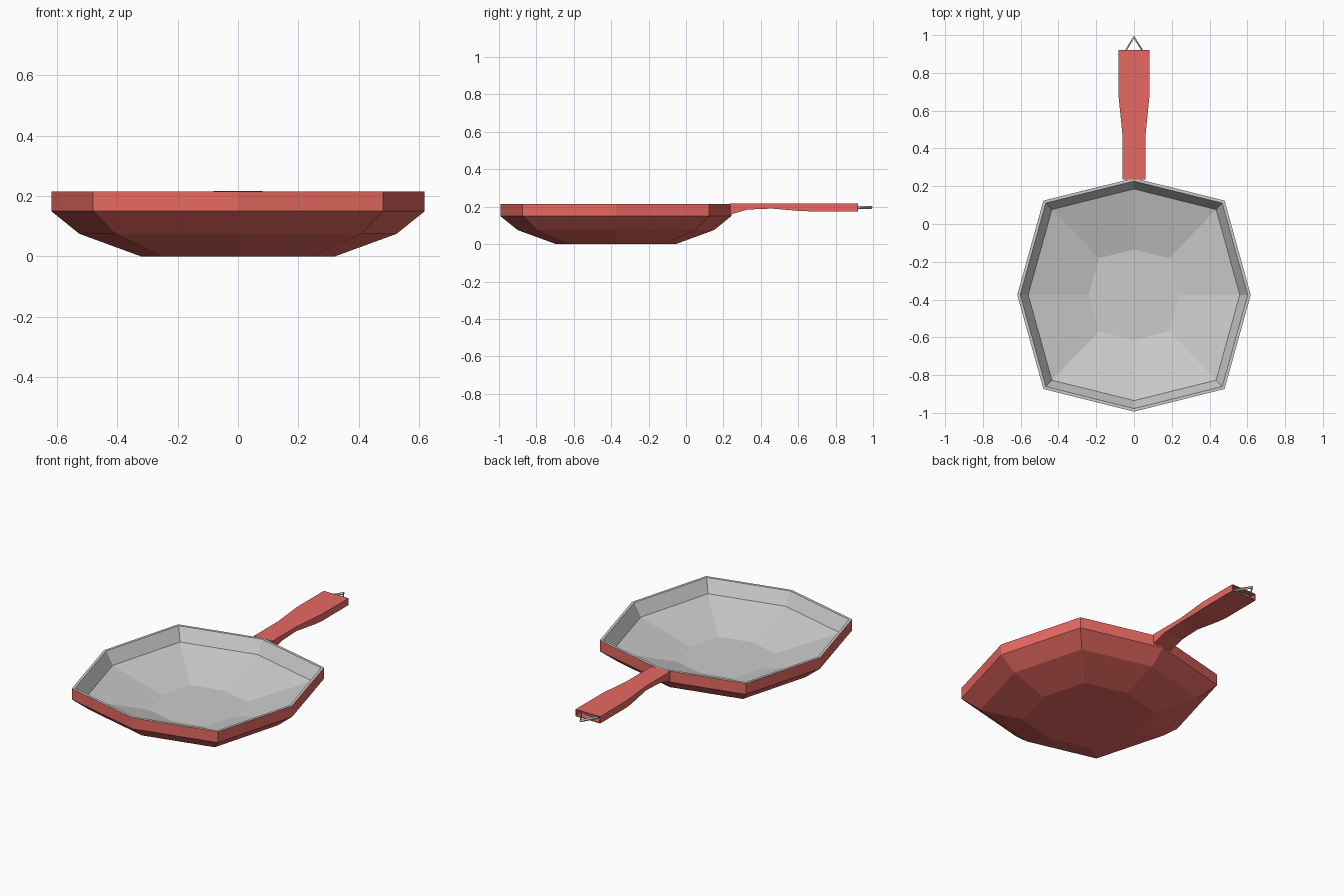
import bpy, bmesh

if "Cube" in bpy.data.objects:
    bpy.data.objects.remove(bpy.data.objects["Cube"])

red = bpy.data.materials.new("red_enamel")
red.diffuse_color = (0.8, 0.14, 0.12, 1)
red.use_nodes = True
red.node_tree.nodes["Principled BSDF"].inputs["Base Color"].default_value = red.diffuse_color
CY, TOP = -0.375, 0.215


def finish(bm, name, mat=None):
    mesh = bpy.data.meshes.new(name)
    bm.to_mesh(mesh)
    bm.free()
    obj = bpy.data.objects.new(name, mesh)
    bpy.context.collection.objects.link(obj)
    if mat:
        mesh.materials.append(mat)
    return obj


def octagon(bm, r, z):
    """Slightly squared eight-sided ring, counter-clockwise."""
    a, b = 0.776 * r, 0.807 * r
    pts = [(r, 0), (a, b), (0, r), (-a, b), (-r, 0), (-a, -b), (0, -r), (a, -b)]
    return [bm.verts.new((x, y + CY, z)) for x, y in pts]


def bridge(bm, lo, hi):
    n = len(lo)
    for i in range(n):
        j = (i + 1) % n
        bm.faces.new((lo[i], lo[j], hi[j], hi[i]))


def bowl(name, profile, cap_first, mat=None):
    bm = bmesh.new()
    rings = [octagon(bm, r, z) for r, z in profile]
    for lo, hi in zip(rings, rings[1:]):
        bridge(bm, lo, hi)
    bm.faces.new(rings[0][::-1] if cap_first else rings[-1])
    return finish(bm, name, mat)


# Red outside of the pan, from base to rim
bowl("pan_outside", [(0.32, 0), (0.525, 0.075), (0.618, 0.15), (0.618, TOP)], True, red)

# Grey lip, inner wall and cooking surface
bowl("pan_lining", [(0.618, TOP), (0.602, TOP), (0.56, 0.14), (0.24, 0.05)], False)

# Handle: (y, half width, underside z), flat on top
stations = [(0.236, 0.06, 0.158), (0.33, 0.06, 0.185), (0.46, 0.06, 0.19),
            (0.61, 0.075, 0.177), (0.67, 0.081, 0.175), (0.92, 0.081, 0.175)]
bm = bmesh.new()
sections = [[bm.verts.new(p) for p in ((-w, y, zb), (w, y, zb), (w, y, TOP + 0.001), (-w, y, TOP + 0.001))]
            for y, w, zb in stations]
for a, b in zip(sections, sections[1:]):
    bridge(bm, a, b)
bm.faces.new(sections[0])
end = bm.faces.new(sections[-1])
bmesh.ops.recalc_face_normals(bm, faces=bm.faces)
# Recess in the handle end for the hanging ring
bmesh.ops.inset_region(bm, faces=[end], thickness=0.008)
bmesh.ops.translate(bm, verts=bmesh.ops.extrude_discrete_faces(bm, faces=[end])["faces"][0].verts[:],
                    vec=(0, -0.05, 0))
finish(bm, "handle", red)

# Triangular wire ring for hanging
curve = bpy.data.curves.new("hanging_ring", "CURVE")
curve.dimensions = "3D"
curve.bevel_depth = 0.008
curve.bevel_resolution = 0
spline = curve.splines.new("POLY")
spline.points.add(2)
for p, co in zip(spline.points, [(-0.055, 0.9), (0, 0.99), (0.055, 0.9)]):
    p.co = (*co, 0.196, 1)
spline.use_cyclic_u = True
bpy.context.collection.objects.link(bpy.data.objects.new("hanging_ring", curve))
